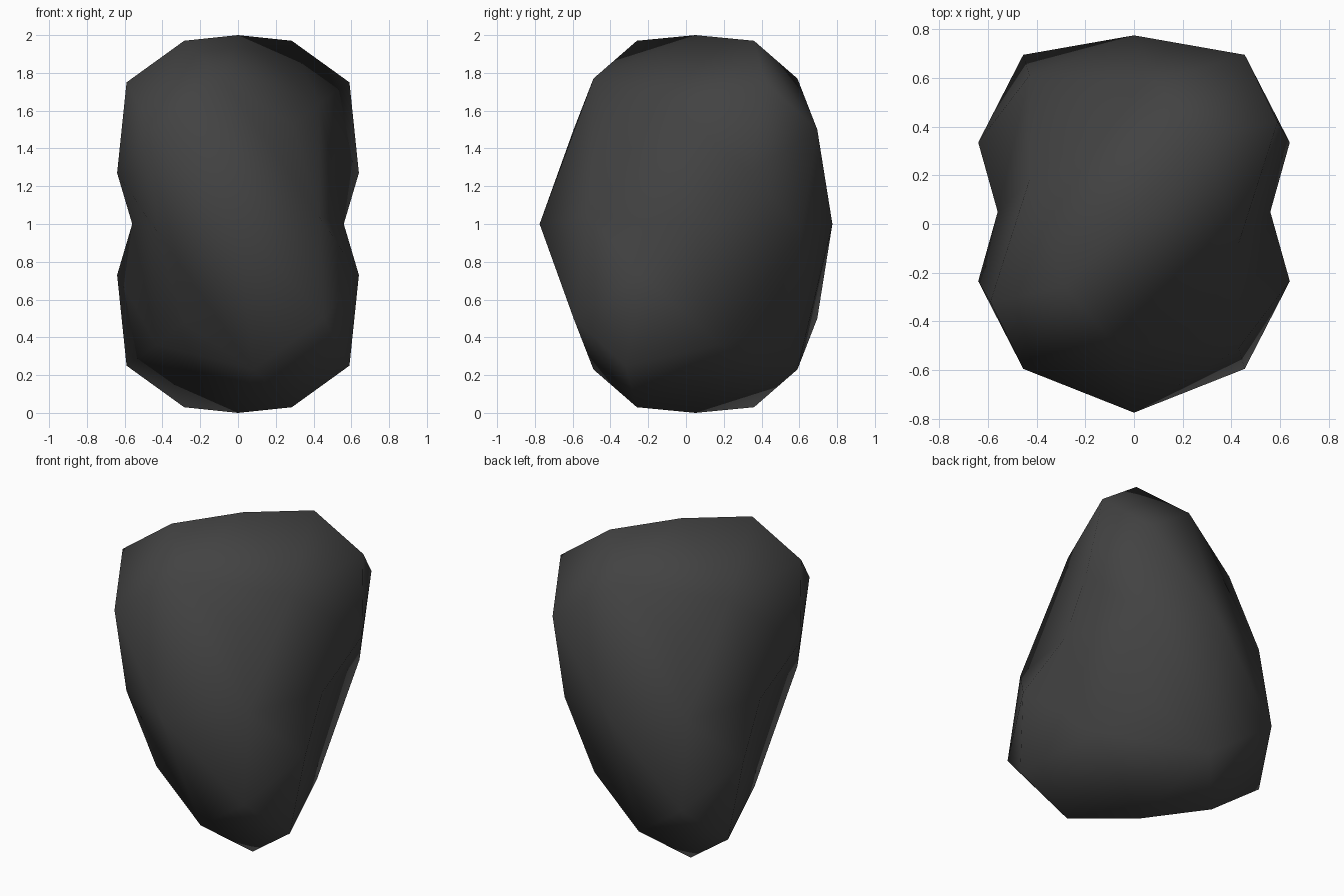
import bpy
import bmesh
from mathutils import Vector

cube = bpy.data.objects.get("Cube")
if cube:
    bpy.data.objects.remove(cube, do_unlink=True)

# Dark stone material
stone = bpy.data.materials.new("dark_stone")
stone.use_nodes = True
color = (0.055, 0.055, 0.055, 1)
stone.diffuse_color = color
stone.node_tree.nodes["Principled BSDF"].inputs["Base Color"].default_value = color

# The rock is a bulged tetrahedron; half-turns about each axis repeat one side
HALF_TURNS = [(1, 1, 1), (1, -1, -1), (-1, 1, -1), (-1, -1, 1)]


def turn(p, signs):
    return Vector(a * s for a, s in zip(p, signs))


about_x, about_y, about_z = HALF_TURNS[1:]
corner = (0.59, 0.37, 0.75)
crest = (0.285, 0.31, 0.97)
flank = (0.64, 0.285, 0.27)
shoulder = (0.455, 0.645, 0.50)
peak = (0.29, -0.46, 0.52)

# One side, as a triangular grid from its tip to its opposite edge
rows = [
    [corner],
    [crest, flank],
    [(0, 0, 1), (0.43, -0.13, 0.64), (0.56, 0, 0)],
    [turn(crest, about_z), (-0.08, -0.54, 0.77), (0.43, -0.56, 0.04), turn(flank, about_x)],
    [turn(corner, about_z), turn(shoulder, about_z), (0, -0.775, 0),
     turn(shoulder, about_x), turn(corner, about_x)],
]

bm = bmesh.new()


def add_point(p, signs):
    v = turn(p, signs)
    v.y += 0 if abs(v.y) > 0.7 else 0.05
    v.z += 1
    return bm.verts.new(v)


for signs in HALF_TURNS:
    grid = [[add_point(p, signs) for p in row] for row in rows]
    # Ridge from the tip down to the first inner point
    tip, inner = grid[0][0], grid[2][1]
    for side in grid[1]:
        bm.faces.new((tip, side, inner))
    # Rest of the side
    for r in range(1, 4):
        upper, lower = grid[r], grid[r + 1]
        for i, top in enumerate(upper):
            if (r, i) != (2, 1):
                bm.faces.new((top, lower[i], lower[i + 1]))
            if i and r > 1:
                bm.faces.new((upper[i - 1], lower[i], top))
    # Raised middle of the side
    middle = add_point(peak, signs)
    ring = [inner, grid[3][1], grid[3][2]]
    for i in range(3):
        bm.faces.new((ring[i - 1], ring[i], middle))

# Weld the four sides and smooth the surface
bmesh.ops.remove_doubles(bm, verts=bm.verts[:], dist=0.001)
bmesh.ops.recalc_face_normals(bm, faces=bm.faces[:])
for f in bm.faces:
    f.smooth = True

mesh = bpy.data.meshes.new("rock")
bm.to_mesh(mesh)
bm.free()
mesh.materials.append(stone)
rock = bpy.data.objects.new("rock", mesh)
bpy.context.collection.objects.link(rock)
